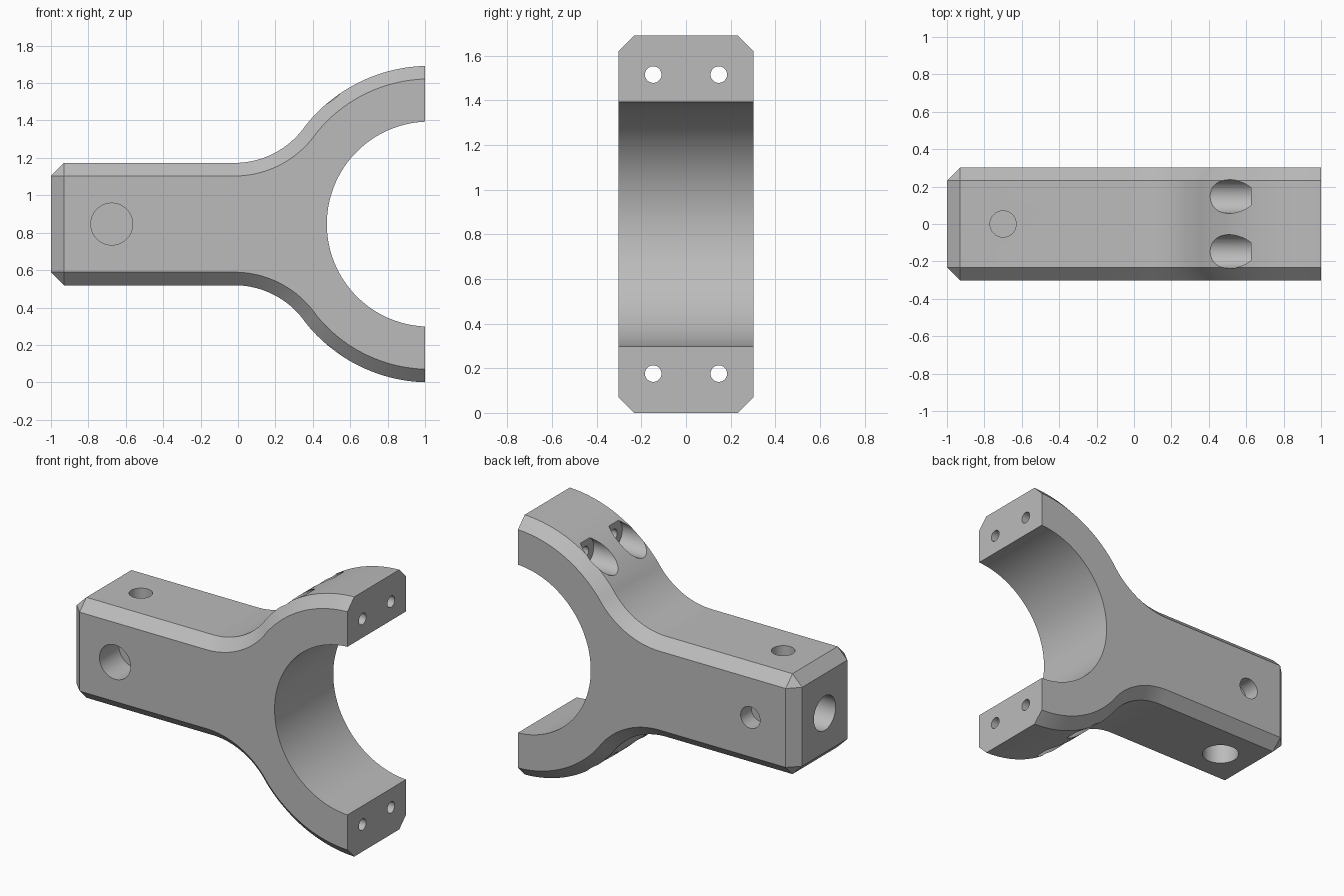
import bpy, bmesh
from math import pi, atan2, hypot, asin, sin, cos
from mathutils import Vector

if "Cube" in bpy.data.objects:
    bpy.data.objects.remove(bpy.data.objects["Cube"])

CX, CZ = 1.023, 0.846          # clamp centre
R_OUT, R_IN = 0.846, 0.548     # clamp radii
DEPTH, ARM, CHAMFER = 0.302, 0.327, 0.07
FILLET, FILLET_X = 0.464, -0.02

metal = bpy.data.materials.new("light grey metal")
metal.use_nodes = True
metal.diffuse_color = (0.5, 0.5, 0.5, 1)
metal.node_tree.nodes["Principled BSDF"].inputs["Base Color"].default_value = (0.5, 0.5, 0.5, 1)


def arc(cx, cz, r, a0, a1, n):
    return [(cx + r * cos(a0 + (a1 - a0) * i / n), cz + r * sin(a0 + (a1 - a0) * i / n))
            for i in range(n + 1)]


# Upper half of the outline, from the arm end to the open clamp face
fz = ARM + FILLET
join = atan2(fz, FILLET_X - CX)
open_out = pi - asin((R_OUT ** 2 - (CX - 1) ** 2) ** 0.5 / R_OUT)
open_in = pi - asin((R_IN ** 2 - (CX - 1) ** 2) ** 0.5 / R_IN)
upper = [(-1, ARM)]
upper += arc(FILLET_X, fz, FILLET, -pi / 2, join - pi, 24)
upper += arc(CX, 0, R_OUT, join, open_out, 28)[1:]
lower = [(x, -z) for x, z in reversed(upper)]
inner = arc(CX, 0, R_IN, 2 * pi - open_in, open_in, 72)
outline = upper + inner[::-1] + lower
outer_count = len(upper)

# Clamp body: extruded outline
bm = bmesh.new()
ring = [[bm.verts.new((x, y, z + CZ)) for x, z in outline] for y in (-DEPTH, DEPTH)]
n = len(outline)
bm.faces.new(ring[0])
bm.faces.new(ring[1][::-1])
for i in range(n):
    j = (i + 1) % n
    bm.faces.new((ring[0][i], ring[1][i], ring[1][j], ring[0][j]))
bmesh.ops.recalc_face_normals(bm, faces=bm.faces)

# Chamfer the outside rim and the arm end, leaving the bore and open faces sharp
rim = set(range(outer_count - 1)) | set(range(n - outer_count, n))
edges = [bm.edges.get((r[i], r[(i + 1) % n])) for r in ring for i in rim]
edges += [bm.edges.get((ring[0][i], ring[1][i])) for i in (0, n - 1)]
bmesh.ops.bevel(bm, geom=edges, offset=CHAMFER * 2 ** 0.5 / 2 ** 0.5, offset_type='OFFSET',
                segments=1, affect='EDGES', profile=0.5)
mesh = bpy.data.meshes.new("clamp_body")
bm.to_mesh(mesh)
bm.free()
body = bpy.data.objects.new("clamp_body", mesh)
bpy.context.collection.objects.link(body)
mesh.materials.append(metal)
bpy.context.view_layer.objects.active = body


def drill(start, end, radius):
    """Cut a round hole between two points."""
    a, b = Vector(start), Vector(end)
    bpy.ops.mesh.primitive_cylinder_add(
        vertices=48, radius=radius, depth=(b - a).length, location=(a + b) / 2,
        rotation=(b - a).to_track_quat('Z', 'Y').to_euler())
    cutter = bpy.context.object
    cutter.name = "hole_cutter"
    cutter.hide_render = True
    cutter.data.materials.append(metal)
    bpy.context.view_layer.objects.active = body
    mod = body.modifiers.new("hole", 'BOOLEAN')
    mod.operation, mod.solver, mod.object = 'DIFFERENCE', 'EXACT', cutter
    bpy.ops.object.modifier_apply(modifier=mod.name)
    bpy.data.objects.remove(cutter)


# Blind holes in the arm: wide ones on front, bottom and end, narrow on back and top
WIDE, NARROW = 0.112, 0.07
OUT = 0.1
top, bottom = CZ + ARM, CZ - ARM
drill((-0.675, -DEPTH - OUT, CZ), (-0.675, -DEPTH + 0.2, CZ), WIDE)
drill((-0.675, DEPTH + OUT, CZ), (-0.675, DEPTH - 0.11, CZ), NARROW)
drill((-0.7, 0, bottom - OUT), (-0.7, 0, bottom + 0.2), WIDE)
drill((-0.7, 0, top + OUT), (-0.7, 0, top - 0.11), NARROW)
drill((-1 - OUT, 0, CZ), (-0.8, 0, CZ), WIDE)

# Clamp bolt holes with counterbores
for y in (-0.147, 0.147):
    for z in (CZ - 0.67, CZ + 0.67):
        drill((0.15, y, z), (0.625, y, z), 0.09)
        drill((0.4, y, z), (1.1, y, z), 0.037)

bpy.ops.object.select_all(action='DESELECT')
body.select_set(True)
bpy.context.view_layer.objects.active = body
bpy.ops.object.shade_smooth_by_angle(angle=0.5)
